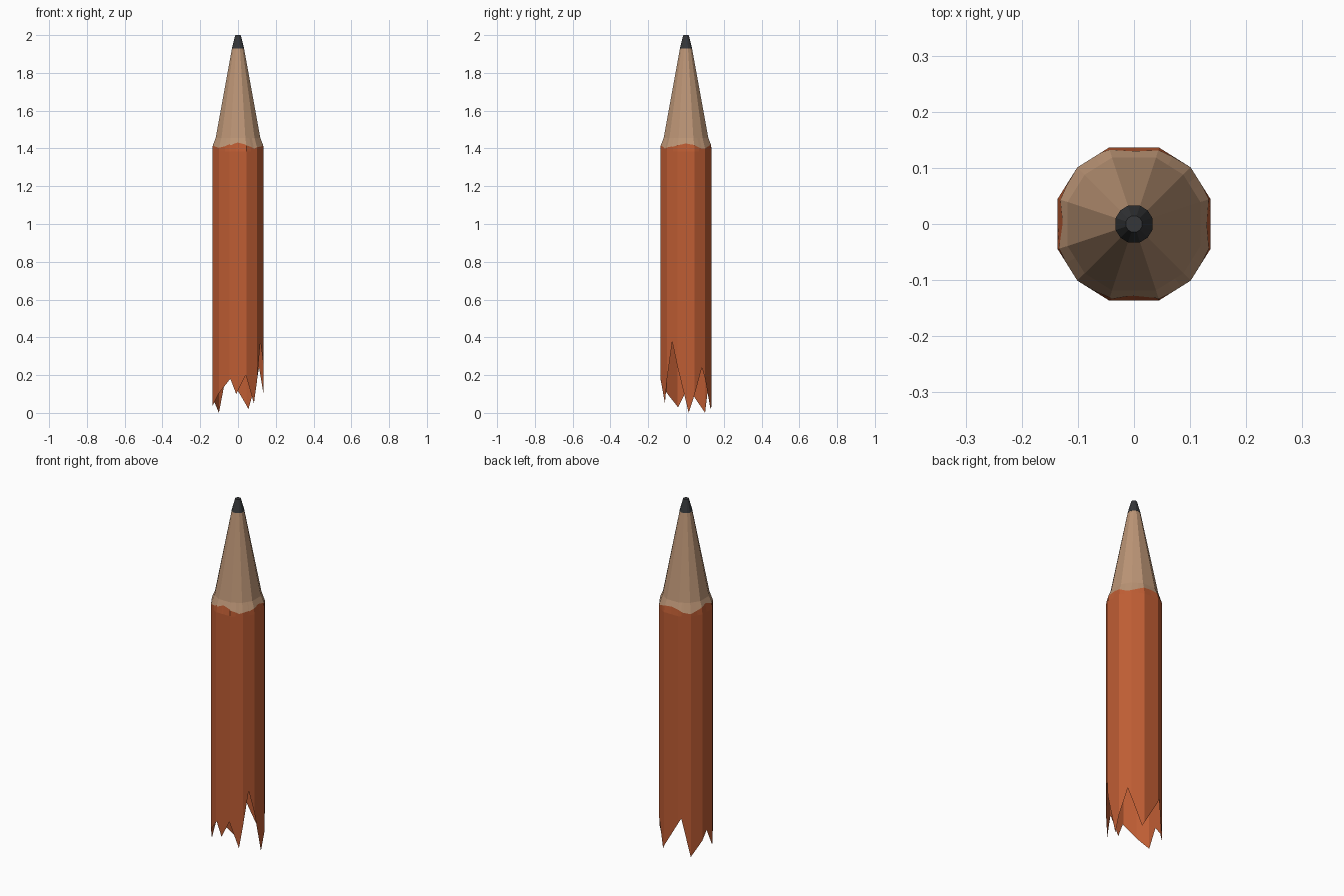
import bpy, bmesh, math, random

if "Cube" in bpy.data.objects:
    bpy.data.objects.remove(bpy.data.objects["Cube"])

random.seed(4)

# Twelve-sided cross-section, wider flats on the four main directions
CORNERS = []
for q in range(4):
    for x, y in ((0.136, -0.045), (0.136, 0.045), (0.101, 0.101)):
        c, s = (1, 0, -1, 0)[q], (0, 1, 0, -1)[q]
        CORNERS.append((x * c - y * s, x * s + y * c))
CORNER_ANGLES = sorted(math.degrees(math.atan2(y, x)) % 360 for x, y in CORNERS)
CORNERS.sort(key=lambda p: math.degrees(math.atan2(p[1], p[0])) % 360)

# Broken end: (angle around the pencil, height) of tooth tips and notches
TEETH = [(6, 0.0), (37, 0.24), (67, 0.02), (115, 0.22), (135, 0.0), (177, 0.13),
         (197, 0.03), (253.5, 0.18), (266, 0.10), (286.5, 0.20), (307, 0.05), (328.5, 0.375)]


def outline(a):
    """Point of the cross-section at angle a (degrees)."""
    dx, dy = math.cos(math.radians(a)), math.sin(math.radians(a))
    best = None
    for i in range(12):
        (x1, y1), (x2, y2) = CORNERS[i], CORNERS[(i + 1) % 12]
        nx, ny = y2 - y1, x1 - x2
        d = nx * dx + ny * dy
        if d > 1e-9:
            t = (nx * x1 + ny * y1) / d
            best = t if best is None else min(best, t)
    return dx * best, dy * best


def tooth_height(a):
    pts = [(TEETH[-1][0] - 360, TEETH[-1][1])] + TEETH + [(TEETH[0][0] + 360, TEETH[0][1])]
    for (a1, z1), (a2, z2) in zip(pts, pts[1:]):
        if a1 <= a <= a2:
            return z1 + (z2 - z1) * (a - a1) / (a2 - a1)


def ring(angles, height, scale):
    pts = []
    for a in angles:
        x, y = outline(a)
        z = height(a) if callable(height) else height
        s = scale(z) if callable(scale) else scale
        pts.append((x * s, y * s, z))
    return pts


def loft(name, rings, material, cap=False):
    bm = bmesh.new()
    rows = [[bm.verts.new(p) for p in r] for r in rings]
    n = len(rows[0])
    for lo, hi in zip(rows, rows[1:]):
        for i in range(n):
            j = (i + 1) % n
            bm.faces.new((lo[i], lo[j], hi[j], hi[i]))
    if cap:
        bm.faces.new(rows[-1])
    mesh = bpy.data.meshes.new(name)
    bm.to_mesh(mesh)
    bm.free()
    mesh.materials.append(material)
    ob = bpy.data.objects.new(name, mesh)
    bpy.context.collection.objects.link(ob)
    return ob


def colour(name, rgb):
    m = bpy.data.materials.new(name)
    m.diffuse_color = (*rgb, 1)
    m.use_nodes = True
    m.node_tree.nodes["Principled BSDF"].inputs["Base Color"].default_value = m.diffuse_color
    return m


paint = colour("orange_paint", (0.52, 0.11, 0.034))
wood = colour("bare_wood", (0.50, 0.30, 0.18))
graphite = colour("graphite", (0.035, 0.037, 0.04))

# Columns: section corners, tooth points and flat midpoints
mids = [i * 30 for i in range(12)]
angles = sorted(CORNER_ANGLES + [a for a, z in TEETH] + mids)
wave = {a: 1.415 + 0.014 * math.cos(math.radians(4 * a)) + random.uniform(-0.005, 0.005)
        for a in angles}


def shoulder(z):
    return 1.0 if z < 1.41 else 1.0 - 0.13 * (z - 1.41) / 0.045


# Painted hollow shaft with splintered lower end
loft("painted_shaft", [ring(angles, tooth_height, 1), ring(angles, 0.40, 1),
                       ring(angles, 1.385, 1), ring(angles, lambda a: wave[a], shoulder)], paint)

# Sharpened wood cone
loft("sharpened_wood", [ring(angles, lambda a: wave[a], shoulder), ring(angles, 1.455, 0.87),
                        ring(angles, 1.93, 0.235)], wood)

# Graphite point, blunt and round at the top
tip = [(0.015 * math.cos(math.radians(a)), 0.015 * math.sin(math.radians(a)), 2.0)
       for a in CORNER_ANGLES]
loft("graphite_point", [ring(CORNER_ANGLES, 1.93, 0.24), tip], graphite, cap=True)
